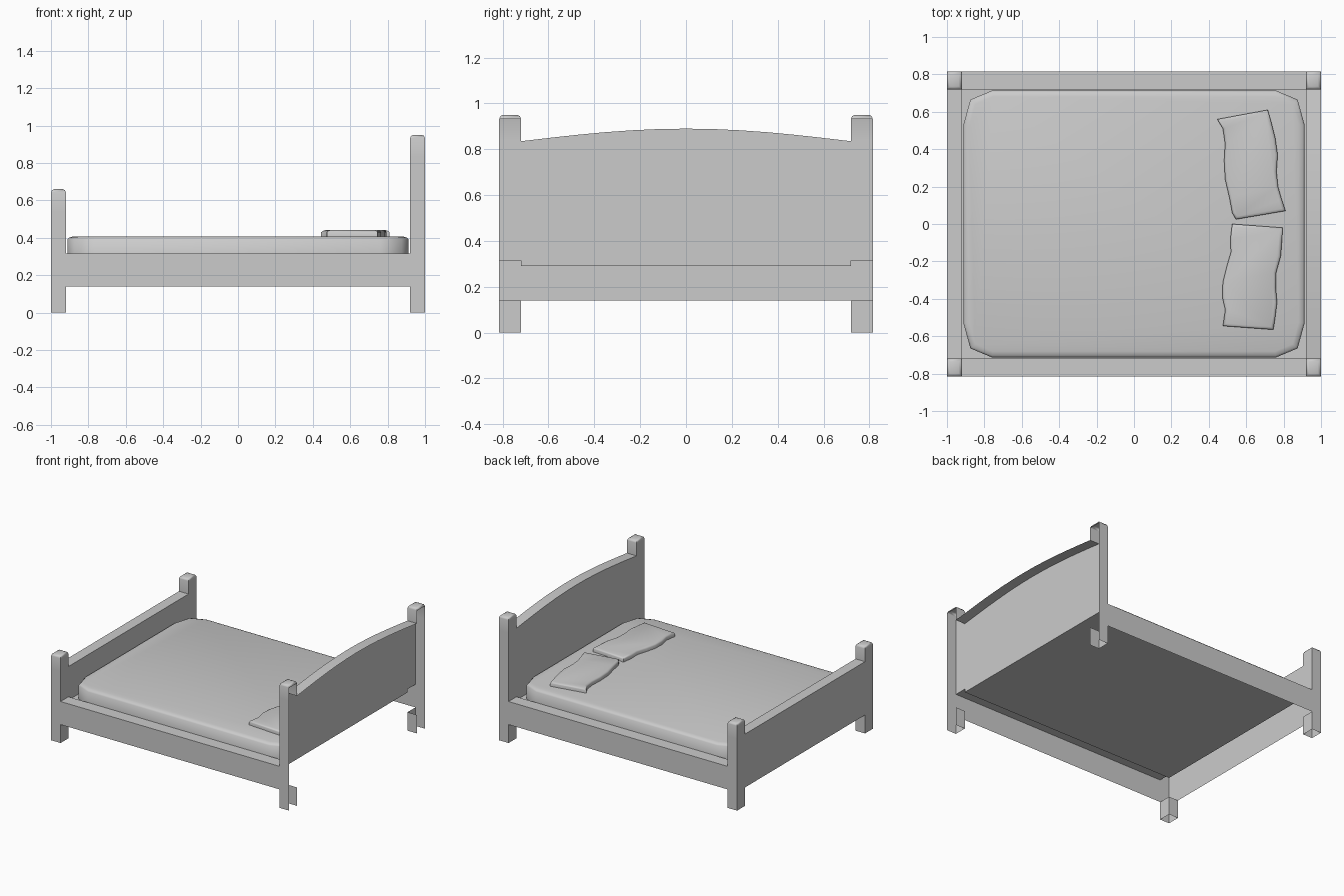
import bpy, bmesh, math

if "Cube" in bpy.data.objects:
    bpy.data.objects.remove(bpy.data.objects["Cube"])

LEG_TOP, RAIL_TOP, BASE = 0.14, 0.315, 0.29
XI, XO, YI, YO = 0.92, 1.0, 0.72, 0.815      # inner/outer frame limits


def finish(name, bm, angle=40, fix=True):
    bmesh.ops.remove_doubles(bm, verts=bm.verts, dist=1e-5)
    if fix:
        bmesh.ops.recalc_face_normals(bm, faces=bm.faces)
    me = bpy.data.meshes.new(name)
    bm.to_mesh(me)
    bm.free()
    ob = bpy.data.objects.new(name, me)
    bpy.context.collection.objects.link(ob)
    bpy.ops.object.select_all(action='DESELECT')
    ob.select_set(True)
    bpy.context.view_layer.objects.active = ob
    bpy.ops.object.shade_smooth_by_angle(angle=math.radians(angle))
    return ob


def face(bm, pts):
    return bm.faces.new([bm.verts.new(p) for p in pts])


def box(bm, xs, ys, zs, sides):
    """Only the named sides: x/X low/high x, y/Y, z/Z."""
    (a, A), (b, B), (c, C) = sorted(xs), sorted(ys), sorted(zs)
    quads = {
        'x': [(a, b, c), (a, b, C), (a, B, C), (a, B, c)],
        'X': [(A, b, c), (A, B, c), (A, B, C), (A, b, C)],
        'y': [(a, b, c), (A, b, c), (A, b, C), (a, b, C)],
        'Y': [(a, B, c), (a, B, C), (A, B, C), (A, B, c)],
        'z': [(a, b, c), (a, B, c), (A, B, c), (A, b, c)],
        'Z': [(a, b, C), (A, b, C), (A, B, C), (a, B, C)]}
    for s in sides:
        face(bm, quads[s])


# Corner posts: the wall side of the head posts is open
def post(name, sx, sy, board, top):
    bm = bmesh.new()
    xs, ys = (sx * XI, sx * XO), (sy * YI, sy * YO)
    out_x = 'x' if sx < 0 else ''
    in_x = 'X' if sx < 0 else 'x'
    out_y, in_y = ('Y', 'y') if sy > 0 else ('y', 'Y')
    box(bm, xs, ys, (0, LEG_TOP), out_x + in_x + out_y + in_y)
    box(bm, xs, ys, (LEG_TOP, RAIL_TOP), out_x + out_y)
    box(bm, xs, ys, (RAIL_TOP, board), out_x + in_x + out_y)
    box(bm, xs, ys, (board, top - 0.018), out_x + in_x + out_y + in_y)
    # rounded cap
    rings = []
    for inset, z in ((0, top - 0.018), (0.005, top - 0.005), (0.016, top)):
        x0, x1 = min(xs) + inset, max(xs) - inset
        y0, y1 = min(ys) + inset, max(ys) - inset
        rings.append([(x0, y0, z), (x1, y0, z), (x1, y1, z), (x0, y1, z)])
    for r, s in zip(rings, rings[1:]):
        for i in range(4):
            j = (i + 1) % 4
            face(bm, [r[i], r[j], s[j], s[i]])
    face(bm, rings[-1])
    finish(name, bm, 50, fix=False)


for sy, side in ((-1, "front"), (1, "back")):
    post("head_post_" + side, 1, sy, 0.835, 0.95)
    post("foot_post_" + side, -1, sy, 0.545, 0.66)
    # Side rail: outer face, top and small inner lip
    bm = bmesh.new()
    ys = (sy * YI, sy * YO)
    box(bm, (-XI, XI), ys, (LEG_TOP, RAIL_TOP), ('Y' if sy > 0 else 'y') + 'Z')
    box(bm, (-XI, XI), ys, (BASE, RAIL_TOP), 'y' if sy > 0 else 'Y')
    finish("side_rail_" + side, bm, fix=False)

# Footboard
bm = bmesh.new()
box(bm, (-XO, -XI), (-YI, YI), (LEG_TOP, 0.545), 'xZ')
box(bm, (-XO, -XI), (-YI, YI), (BASE, 0.545), 'X')
finish("footboard", bm, fix=False)

# Headboard: arched inner panel and top edge
bm = bmesh.new()
N = 12
arch = [(-YI + 2 * YI * i / N,
         0.835 + 0.055 * math.sin(math.pi * i / N)) for i in range(N + 1)]
for (y0, z0), (y1, z1) in zip(arch, arch[1:]):
    face(bm, [(XI, y0, BASE), (XI, y0, z0), (XI, y1, z1), (XI, y1, BASE)])
    face(bm, [(XI, y0, z0), (XO, y0, z0), (XO, y1, z1), (XI, y1, z1)])
finish("headboard", bm, fix=False)

# Base board under the mattress
bm = bmesh.new()
box(bm, (-XI, XI), (-YI, YI), (BASE, BASE), 'Z')
finish("base_board", bm, fix=False)


# Soft slabs: outline raised to the side height, then inset rounding on top
def slab(name, outline, z0, z1, insets):
    bm = bmesh.new()
    f = face(bm, [(x, y, z1) for x, y in outline])
    f.normal_update()
    if f.normal.z < 0:
        f.normal_flip()
    n = len(outline)
    for i in range(n):
        a, b = outline[i], outline[(i + 1) % n]
        face(bm, [(*a, z0), (*b, z0), (*b, z1), (*a, z1)])
    for thick, depth in insets:
        bmesh.ops.inset_region(bm, faces=[f], thickness=thick, depth=0,
                               use_boundary=True, use_even_offset=True)
        for v in f.verts:
            v.co.z += depth
    finish(name, bm, 60)


# Mattress with clipped corners
corner = [(0.912, 0.53), (0.875, 0.665), (0.76, 0.713)]
outline = (corner + [(-x, y) for x, y in reversed(corner)]
           + [(-x, -y) for x, y in corner]
           + [(x, -y) for x, y in reversed(corner)])
slab("mattress", outline, BASE, 0.392, ((0.01, 0.009), (0.022, 0.007)))

# Pillows with wavy long sides
slab("pillow_back", [
    (0.445, 0.56), (0.475, 0.51), (0.487, 0.43), (0.482, 0.34), (0.487, 0.24),
    (0.51, 0.14), (0.525, 0.06), (0.545, 0.025), (0.81, 0.07), (0.79, 0.13),
    (0.77, 0.2), (0.762, 0.28), (0.768, 0.37), (0.755, 0.46), (0.735, 0.54),
    (0.715, 0.61)], 0.405, 0.43, ((0.005, 0.007), (0.01, 0.004)))
slab("pillow_front", [
    (0.525, 0.0), (0.515, -0.08), (0.518, -0.15), (0.495, -0.23), (0.475, -0.31),
    (0.472, -0.39), (0.488, -0.46), (0.475, -0.545), (0.745, -0.565),
    (0.755, -0.5), (0.765, -0.42), (0.758, -0.34), (0.76, -0.26), (0.785, -0.17),
    (0.79, -0.1), (0.795, -0.02)], 0.405, 0.43, ((0.005, 0.007), (0.01, 0.004)))
